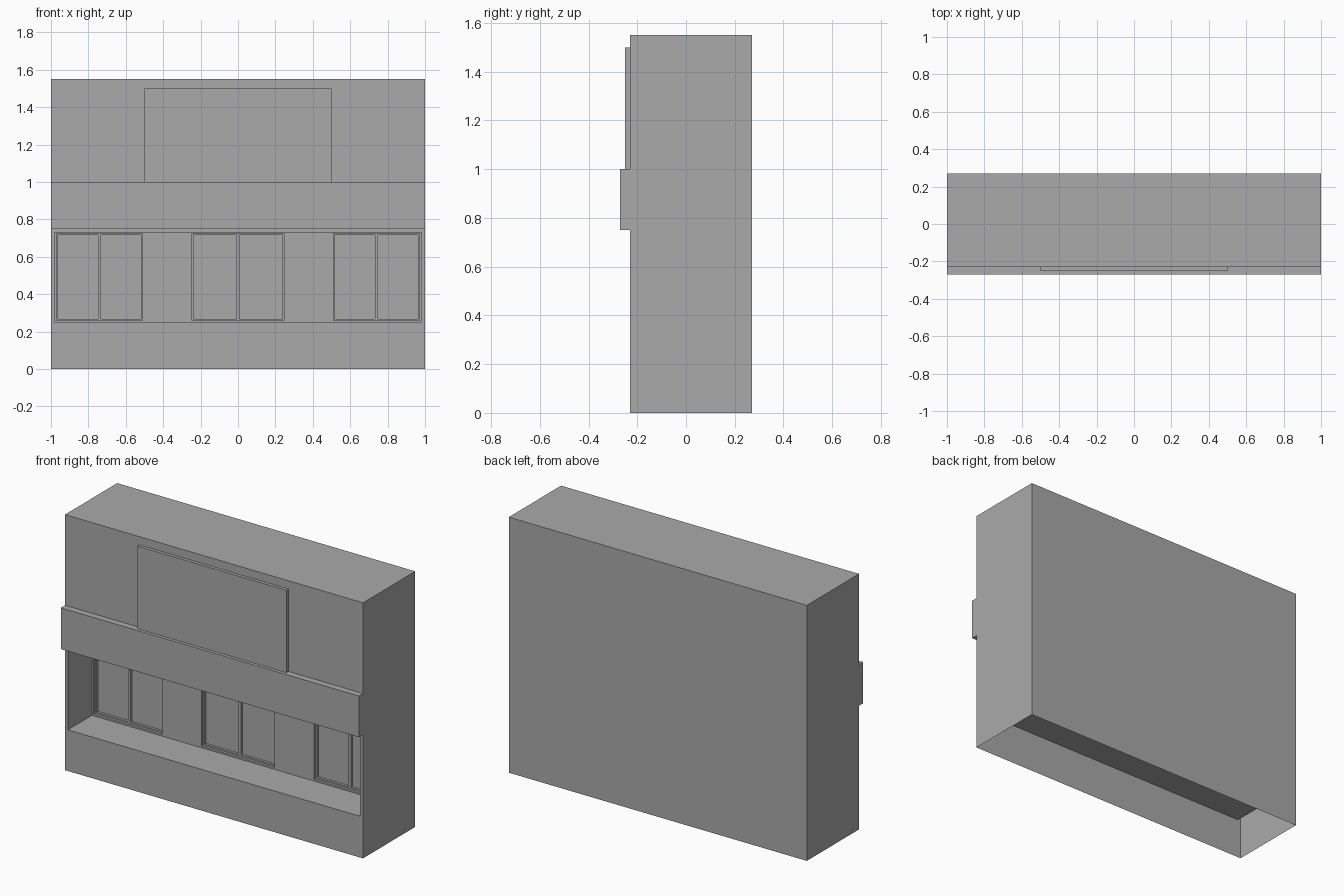
import bpy
import bmesh

if "Cube" in bpy.data.objects:
    bpy.data.objects.remove(bpy.data.objects["Cube"])

grey = bpy.data.materials.new("plain_grey")
grey.use_nodes = True
GREY = (0.4, 0.4, 0.4, 1)
grey.diffuse_color = GREY
grey.node_tree.nodes["Principled BSDF"].inputs["Base Color"].default_value = GREY

# Depths, front to back
FRONT, BACK = -0.23, 0.27
SHOP, FRAME, PANE = 0.0, 0.015, 0.03


def corners(rect, y):
    x0, x1, z0, z1 = rect
    return [(x0, y, z0), (x1, y, z0), (x1, y, z1), (x0, y, z1)]


def add_face(bm, points):
    bm.faces.new([bm.verts.new(p) for p in points])


def wall(bm, rect, y, holes=()):
    """Front-facing wall with rectangular holes."""
    xs = sorted({v for r in [rect, *holes] for v in r[:2]})
    zs = sorted({v for r in [rect, *holes] for v in r[2:]})
    for x0, x1 in zip(xs, xs[1:]):
        for z0, z1 in zip(zs, zs[1:]):
            cx, cz = (x0 + x1) / 2, (z0 + z1) / 2
            if not any(h[0] < cx < h[1] and h[2] < cz < h[3] for h in holes):
                add_face(bm, corners((x0, x1, z0, z1), y))


def reveal(bm, rect, y0, y1):
    """Inward-facing sides of a recess."""
    a, b = corners(rect, y0), corners(rect, y1)
    for i in range(4):
        j = (i + 1) % 4
        add_face(bm, [a[i], a[j], b[j], b[i]])


def finish(bm, name):
    bmesh.ops.remove_doubles(bm, verts=bm.verts, dist=0.0001)
    bmesh.ops.dissolve_limit(bm, angle_limit=0.01, verts=bm.verts, edges=bm.edges)
    mesh = bpy.data.meshes.new(name)
    bm.to_mesh(mesh)
    bm.free()
    mesh.materials.append(grey)
    bpy.context.collection.objects.link(bpy.data.objects.new(name, mesh))


def box(name, rect, y0, y1):
    bm = bmesh.new()
    add_face(bm, corners(rect, y0))
    add_face(bm, corners(rect, y1)[::-1])
    a, b = corners(rect, y0), corners(rect, y1)
    for i in range(4):
        j = (i + 1) % 4
        add_face(bm, [a[j], a[i], b[i], b[j]])
    finish(bm, name)


# Building shell, open underneath, with the shopfront opening
outer = (-1, 1, 0, 1.55)
recess = (-0.98, 0.98, 0.25, 0.73)
bm = bmesh.new()
wall(bm, outer, FRONT, [recess])
add_face(bm, corners(outer, BACK)[::-1])
a, b = corners(outer, FRONT), corners(outer, BACK)
for i in (1, 2, 3):
    j = (i + 1) % 4
    add_face(bm, [a[j], a[i], b[i], b[j]])
finish(bm, "building_shell")

# Recessed shopfront with three window openings
windows = {"right": (-0.97, -0.51), "middle": (-0.245, 0.245), "left": (0.51, 0.97)}
openings = {side: (x0, x1, 0.26, 0.725) for side, (x0, x1) in windows.items()}
bm = bmesh.new()
reveal(bm, recess, FRONT, SHOP)
wall(bm, recess, SHOP, list(openings.values()))
finish(bm, "shopfront_recess")

# Double-pane windows set into the openings
for side, opening in openings.items():
    x0, x1, z0, z1 = opening
    mid, rim = (x0 + x1) / 2, 0.008
    panes = [(x0 + rim, mid - rim, z0 + rim, z1 - rim),
             (mid + rim, x1 - rim, z0 + rim, z1 - rim)]
    bm = bmesh.new()
    reveal(bm, opening, SHOP, FRAME)
    wall(bm, opening, FRAME, panes)
    for pane in panes:
        reveal(bm, pane, FRAME, PANE)
        wall(bm, pane, PANE)
    finish(bm, side + "_window")

# Fascia band and upper sign panel
box("fascia_band", (-1, 1, 0.75, 1.0), -0.27, FRONT)
box("sign_panel", (-0.5, 0.5, 1.0, 1.5), -0.25, FRONT)
